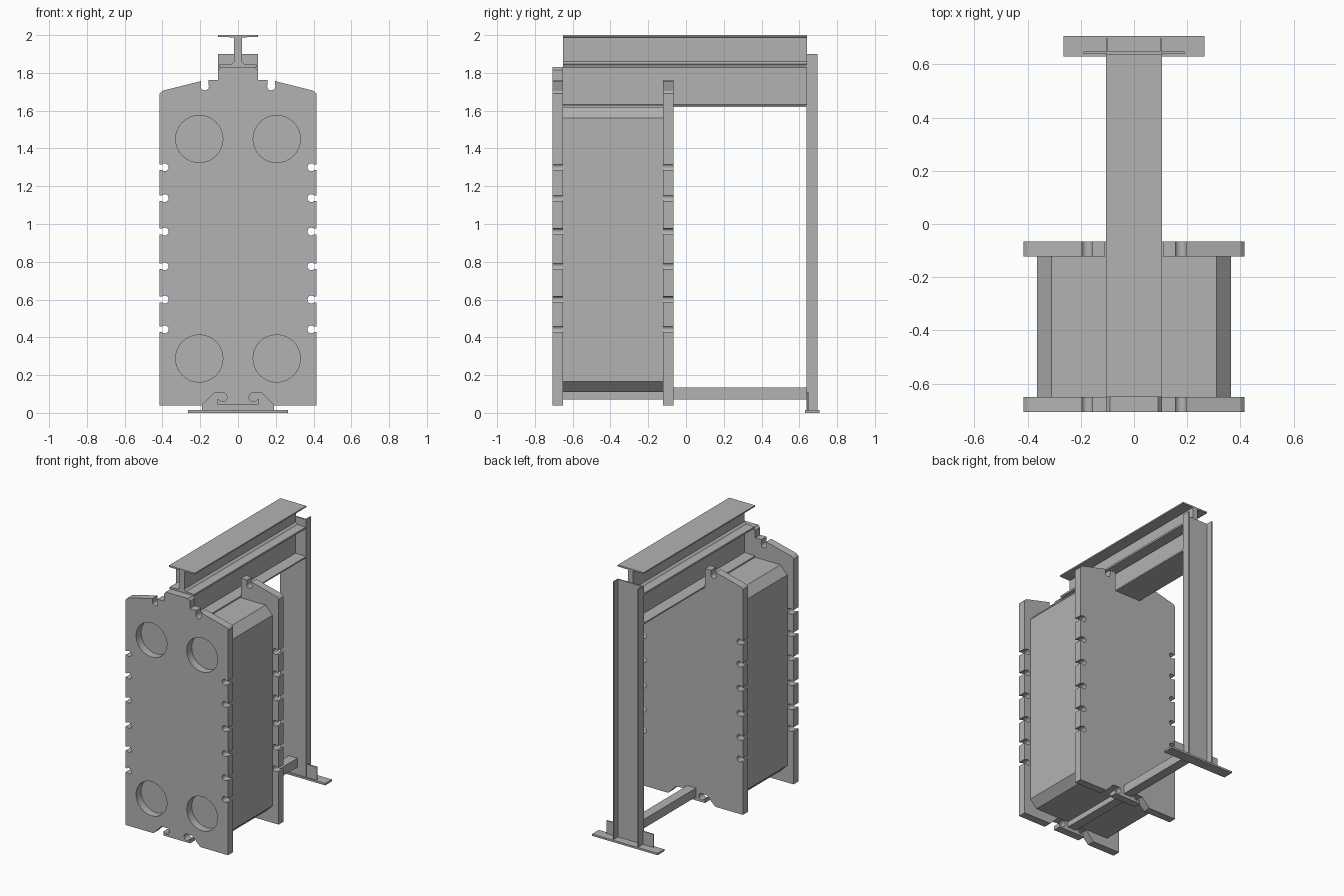
import bpy, bmesh
from math import cos, sin, radians

cube = bpy.data.objects.get("Cube")
if cube:
    bpy.data.objects.remove(cube, do_unlink=True)

GREY = (0.45, 0.45, 0.45, 1)
steel = bpy.data.materials.new("steel_grey")
steel.use_nodes = True
steel.diffuse_color = GREY
steel.node_tree.nodes["Principled BSDF"].inputs["Base Color"].default_value = GREY


def arc(cx, cz, r, start, end, steps=10):
    """Points on an arc, angles in degrees."""
    angles = [radians(start + (end - start) * i / steps) for i in range(steps + 1)]
    return [(cx + r * cos(a), cz + r * sin(a)) for a in angles]


def mirrored(half):
    """Close a right-hand half outline with its mirror image."""
    return half + [(-x, z) for x, z in reversed(half)]


def extrude(name, loops, low, high, upright=False):
    """Fill outlines (later loops are holes) and extrude along y, or z if upright."""
    curve = bpy.data.curves.new(name, "CURVE")
    curve.dimensions = "2D"
    curve.fill_mode = "BOTH"
    curve.extrude = (high - low) / 2
    for loop in loops:
        spline = curve.splines.new("POLY")
        spline.points.add(len(loop) - 1)
        for point, (a, b) in zip(spline.points, loop):
            point.co = (a, b, 0, 1)
        spline.use_cyclic_u = True
    obj = bpy.data.objects.new(name, curve)
    bpy.context.collection.objects.link(obj)
    middle = (low + high) / 2
    if upright:
        obj.location.z = middle
    else:
        obj.rotation_euler.x = radians(90)
        obj.location.y = middle
    bpy.ops.object.select_all(action="DESELECT")
    obj.select_set(True)
    bpy.context.view_layer.objects.active = obj
    bpy.ops.object.convert(target="MESH")
    obj = bpy.context.object
    bm = bmesh.new()
    bm.from_mesh(obj.data)
    bmesh.ops.remove_doubles(bm, verts=bm.verts, dist=0.0001)
    bmesh.ops.recalc_face_normals(bm, faces=bm.faces)
    bm.to_mesh(obj.data)
    bm.free()
    obj.data.materials.clear()
    obj.data.materials.append(steel)
    bpy.ops.object.shade_smooth_by_angle(angle=radians(30))
    return obj


def box(name, x, y0, y1, z0, z1):
    return extrude(name, [[(-x, z0), (x, z0), (x, z1), (-x, z1)]], y0, y1)


# Right half of the plate outline, from bottom centre up to the bolt slot
EDGE = 0.415
plate_half = [(0.108, 0.045), (0.108, 0.075), (0.09, 0.062)]
plate_half += arc(0.082, 0.083, 0.024, 290, 90)
plate_half += [(0.125, 0.105), (0.19, 0.04), (EDGE, 0.04)]
for z in (0.442, 0.6, 0.776, 0.96, 1.137, 1.3):
    # Keyhole bolt notch in the side
    plate_half += [(EDGE, z - 0.015)] + arc(0.388, z, 0.021, 315, 45) + [(EDGE, z + 0.015)]
plate_half += [(EDGE, 1.69), (0.4, 1.705), (0.195, 1.757)]
plate_half += arc(0.176, 1.729, 0.022, 30, -210)
plate_half += [(0.157, 1.762)]

# Fixed front plate with head tab and four ports
tab = [(0.105, 1.762), (0.105, 1.815), (0.09, 1.832)]
ports = [arc(x, z, 0.125, 0, 348.75, 31) for x in (-0.205, 0.205) for z in (0.288, 1.45)]
extrude("front_plate", [mirrored(plate_half + tab)] + ports, -0.708, -0.65)

# Moving pressure plate, cut out around the beam
cutout = [(0.11, 1.762), (0.11, 1.62)]
extrude("pressure_plate", [mirrored(plate_half + cutout)], -0.122, -0.065)

# Stack of thin plates between the two
pack = [(0.31, 0.11), (0.365, 0.165), (0.365, 1.56), (0.31, 1.62)]
extrude("plate_pack", [mirrored(pack)], -0.65, -0.122)

# Carrying beam with three flanges
beam = [(0.105, 1.62), (0.105, 1.63), (0.02, 1.632), (0.02, 1.828), (0.1, 1.83),
        (0.1, 1.843), (0.035, 1.846), (0.02, 1.86), (0.02, 1.988), (0.105, 1.99), (0.105, 2.0)]
extrude("carrying_beam", [mirrored(beam)], -0.65, 0.64)

# Lower guide rail
box("guide_rail", 0.035, -0.65, 0.64, 0.07, 0.135)

# Rear column: channel open to the back
channel = [(0.105, 0.638), (0.105, 0.697), (0.097, 0.697), (0.097, 0.648)]
extrude("rear_column", [mirrored(channel)], 0.012, 1.9, upright=True)

# Column foot and its stiffener
box("foot_plate", 0.265, 0.63, 0.708, 0, 0.014)
box("foot_stiffener", 0.19, 0.64, 0.648, 0.014, 0.11)
